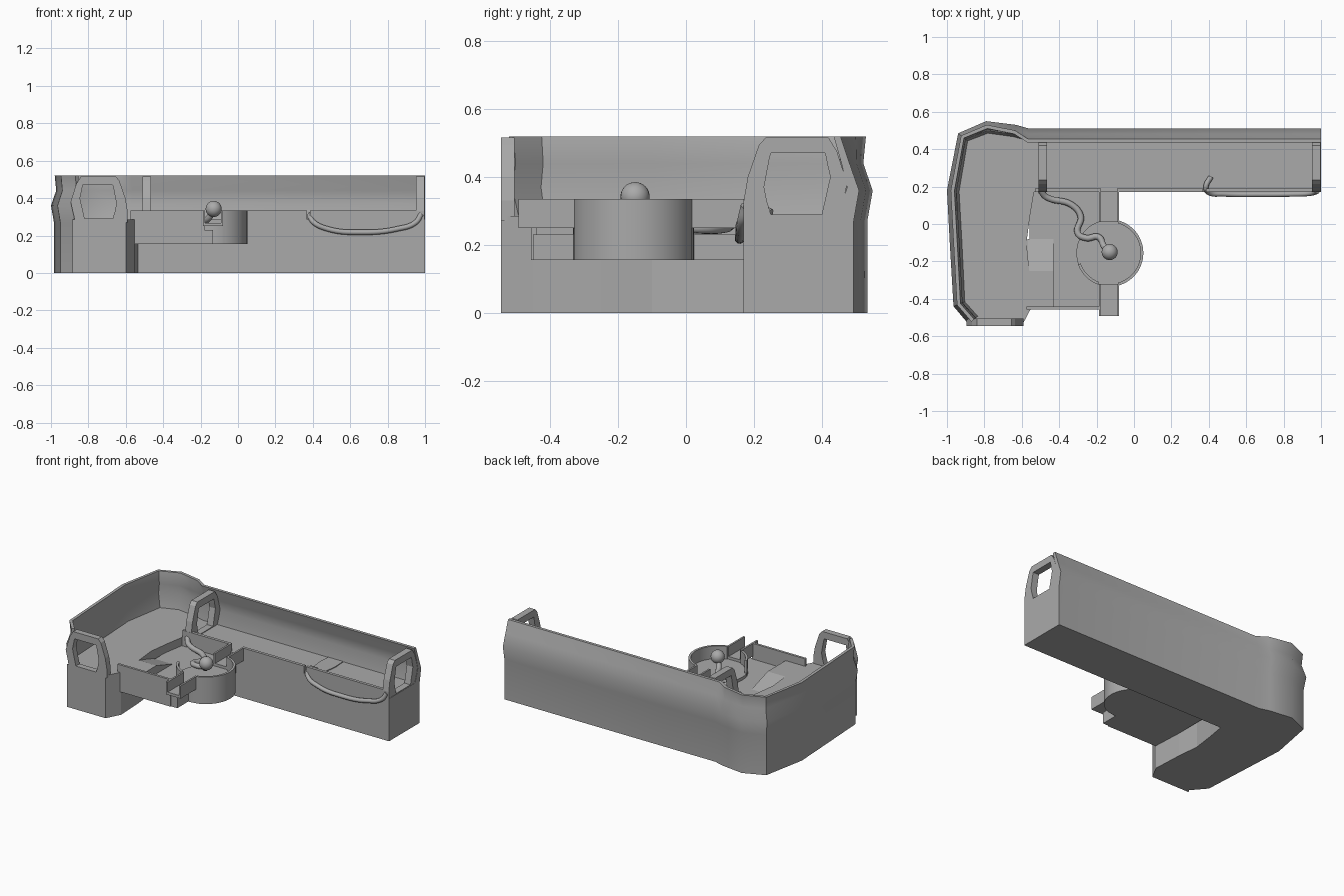
import bpy, bmesh, math
from mathutils import Vector

cube = bpy.data.objects.get("Cube")
if cube:
    bpy.data.objects.remove(cube, do_unlink=True)

grey = bpy.data.materials.new("plain_grey")
grey.use_nodes = True
COLOUR = (0.4, 0.4, 0.4, 1)
grey.diffuse_color = COLOUR
grey.node_tree.nodes["Principled BSDF"].inputs["Base Color"].default_value = COLOUR

SEAT, LIP, UNDER, FLOOR = 0.285, 0.335, 0.155, 0.23


def add_mesh(name, verts, faces, smooth=False):
    mesh = bpy.data.meshes.new(name)
    mesh.from_pydata([tuple(v) for v in verts], [], faces)
    bm = bmesh.new()
    bm.from_mesh(mesh)
    bmesh.ops.recalc_face_normals(bm, faces=bm.faces)
    bm.to_mesh(mesh)
    bm.free()
    mesh.materials.append(grey)
    obj = bpy.data.objects.new(name, mesh)
    bpy.context.collection.objects.link(obj)
    if smooth:
        bpy.ops.object.select_all(action="DESELECT")
        obj.select_set(True)
        bpy.context.view_layer.objects.active = obj
        bpy.ops.object.shade_smooth_by_angle(angle=math.radians(35))
    return obj


def prism(name, pts, z0, z1, smooth=False):
    n = len(pts)
    verts = [(x, y, z) for z in (z0, z1) for x, y in pts]
    faces = [list(range(n)), list(range(n, 2 * n))]
    faces += [(i, (i + 1) % n, n + (i + 1) % n, n + i) for i in range(n)]
    return add_mesh(name, verts, faces, smooth)


def box(name, x0, x1, y0, y1, z0, z1):
    return prism(name, [(x0, y0), (x1, y0), (x1, y1), (x0, y1)], z0, z1)


def loft(name, rings, smooth=False, closed=False):
    # joins closed rings in order; open lofts are capped
    n, m = len(rings[0]), len(rings)
    faces = []
    for r in range(m if closed else m - 1):
        a, b = r * n, ((r + 1) % m) * n
        faces += [(a + i, a + (i + 1) % n, b + (i + 1) % n, b + i) for i in range(n)]
    if not closed:
        faces += [list(range(n)), list(range((m - 1) * n, m * n))]
    return add_mesh(name, [v for ring in rings for v in ring], faces, smooth)


def tube(name, pts, radius):
    curve = bpy.data.curves.new(name, "CURVE")
    curve.dimensions = "3D"
    curve.bevel_depth, curve.bevel_resolution = radius, 3
    curve.use_fill_caps = True
    spline = curve.splines.new("BEZIER")
    spline.bezier_points.add(len(pts) - 1)
    for point, co in zip(spline.bezier_points, pts):
        point.co = co
        point.handle_left_type = point.handle_right_type = "AUTO"
    temp = bpy.data.objects.new(name + "_path", curve)
    bpy.context.collection.objects.link(temp)
    bpy.context.view_layer.update()
    graph = bpy.context.evaluated_depsgraph_get()
    mesh = bpy.data.meshes.new_from_object(temp.evaluated_get(graph))
    bpy.data.objects.remove(temp, do_unlink=True)
    mesh.materials.clear()
    mesh.materials.append(grey)
    mesh.polygons.foreach_set("use_smooth", [True] * len(mesh.polygons))
    obj = bpy.data.objects.new(name, mesh)
    bpy.context.collection.objects.link(obj)


# Outer outline of the backrest, from the front end round the corner to the long arm
outline = [Vector(p) for p in [(-.885, -.535), (-.965, -.44), (-.985, -.1), (-1, .18),
                               (-.94, .485), (-.79, .55), (-.63, .53), (-.56, .51), (1, .51)]]
rims = [.02] * 6 + [.03, .055, .055]
inward = []
for i, p in enumerate(outline):
    before = (p - outline[i - 1]).normalized() if i else Vector((0, 0))
    after = (outline[i + 1] - p).normalized() if i < len(outline) - 1 else Vector((0, 0))
    t = (before + after).normalized()
    inward.append(Vector((t.y, -t.x)))


def section(p, n, rim):
    # bulging outside, narrow rim, hollowed inside
    profile = [(.016, 0), (.016, .27), (0, .36), (.028, .44), (rim, .52),
               (rim + .02, .52), (.052, .44), (.035, .37), (.065, SEAT), (.065, 0)]
    return [(*(p + n * d), z) for d, z in profile]


loft("backrest", [section(*s) for s in zip(outline, inward, rims)], smooth=True)

# Corner seat base
seat_back = [tuple(p + n * .03) for p, n in zip(outline, inward)][:-1] + [(1, .48)]
seat_front = [(1, .17), (-.535, .17), (-.555, .05), (-.575, -.1), (-.56, -.25),
              (-.55, -.45), (-.6, -.545), (-.885, -.545)]
prism("seat_base", seat_back + seat_front, 0, SEAT)

# Armrest frames: (across, height) outlines of the frame and its opening
frame_out = [(.17, .27), (.17, .33), (.182, .4), (.215, .495), (.235, .516),
             (.42, .516), (.445, .475), (.475, .38), (.45, .27)]
frame_in = [(.25, .29), (.238, .33), (.23, .37), (.245, .45), (.25, .47),
            (.41, .47), (.416, .44), (.425, .4), (.4, .29)]


def armrest(name, place, a, b):
    rings = [[place(u, z, d) for u, z in loop]
             for loop, d in ((frame_out, a), (frame_out, b), (frame_in, b), (frame_in, a))]
    loft(name, rings, closed=True)


armrest("arm_end_armrest", lambda u, z, d: (d, u, z), .953, .998)
armrest("arm_inner_armrest", lambda u, z, d: (d, u, z), -.51, -.465)
armrest("front_armrest", lambda u, z, d: (-.42 - u, d, z), -.545, -.505)

# Lips along the front of the long arm
box("arm_lip_left", -.53, -.18, .17, .19, SEAT - .01, LIP)
box("arm_lip_middle", -.09, .37, .17, .19, SEAT - .01, LIP)
box("arm_lip_right", .385, .953, .17, .19, SEAT - .01, LIP)
prism("seat_patch", [(.36, .44), (.47, .44), (.475, .35), (.46, .24), (.37, .24), (.355, .35)],
      SEAT - .002, SEAT + .005)

# Hanging tray with front wall, landing and ramp
box("tray_floor", -.56, -.135, -.45, .18, UNDER, FLOOR)
box("tray_front_wall", -.575, -.18, -.456, -.44, UNDER, LIP)
box("tray_landing", -.57, -.43, -.44, -.25, FLOOR - .01, SEAT)
loft("tray_ramp", [[(x, -.25, FLOOR - .01), (x, -.25, SEAT), (x, -.08, FLOOR), (x, -.08, FLOOR - .01)]
                   for x in (-.57, -.43)])

# Round basin with a curved wall
CX, CY, R = -.13, -.155, .18


def arc(radius, a0, a1, steps):
    return [(CX + radius * math.cos(math.radians(a0 + (a1 - a0) * i / steps)),
             CY + radius * math.sin(math.radians(a0 + (a1 - a0) * i / steps)))
            for i in range(steps + 1)]


def arc_wall(name, a0, a1, steps):
    prism(name, arc(R, a0, a1, steps) + arc(R - .015, a1, a0, steps), UNDER, LIP, smooth=True)


prism("basin_floor", arc(R - .002, 0, 352.5, 47), UNDER, FLOOR + .02, smooth=True)
arc_wall("basin_wall_right", -74, 74, 28)
arc_wall("basin_wall_front", 200, 250, 10)

# Open channels running to the front and back of the basin
for label, y0, y1 in (("front", -.493, -.32), ("back", .01, .19)):
    box(label + "_channel_floor", -.188, -.08, y0, y1, .25, .268)
    for side, x in (("left", -.188), ("right", -.092)):
        box(f"{label}_channel_{side}_wall", x, x + .012, y0, y1, .25, LIP)

# Ball on its post, and the two cords
bpy.ops.mesh.primitive_uv_sphere_add(segments=24, ring_count=16, radius=.043,
                                     location=(CX, -.15, .342))
ball = bpy.context.object
ball.name = "ball"
ball.data.materials.append(grey)
bpy.ops.object.shade_smooth()
tube("tray_cord", [(-.5, .18, .29), (-.47, .145, .27), (-.33, .1, .25), (-.285, .04, .25),
                   (-.3, -.05, .26), (-.255, -.075, .265), (-.19, -.07, .27),
                   (-.16, -.12, .29), (CX, -.15, .33)], .017)
tube("hanging_cord", [(.41, .25, .292), (.385, .2, .31), (.4, .168, .275), (.48, .16, .235),
                      (.66, .158, .217), (.85, .16, .235), (.95, .165, .27), (.98, .175, .315)], .014)
